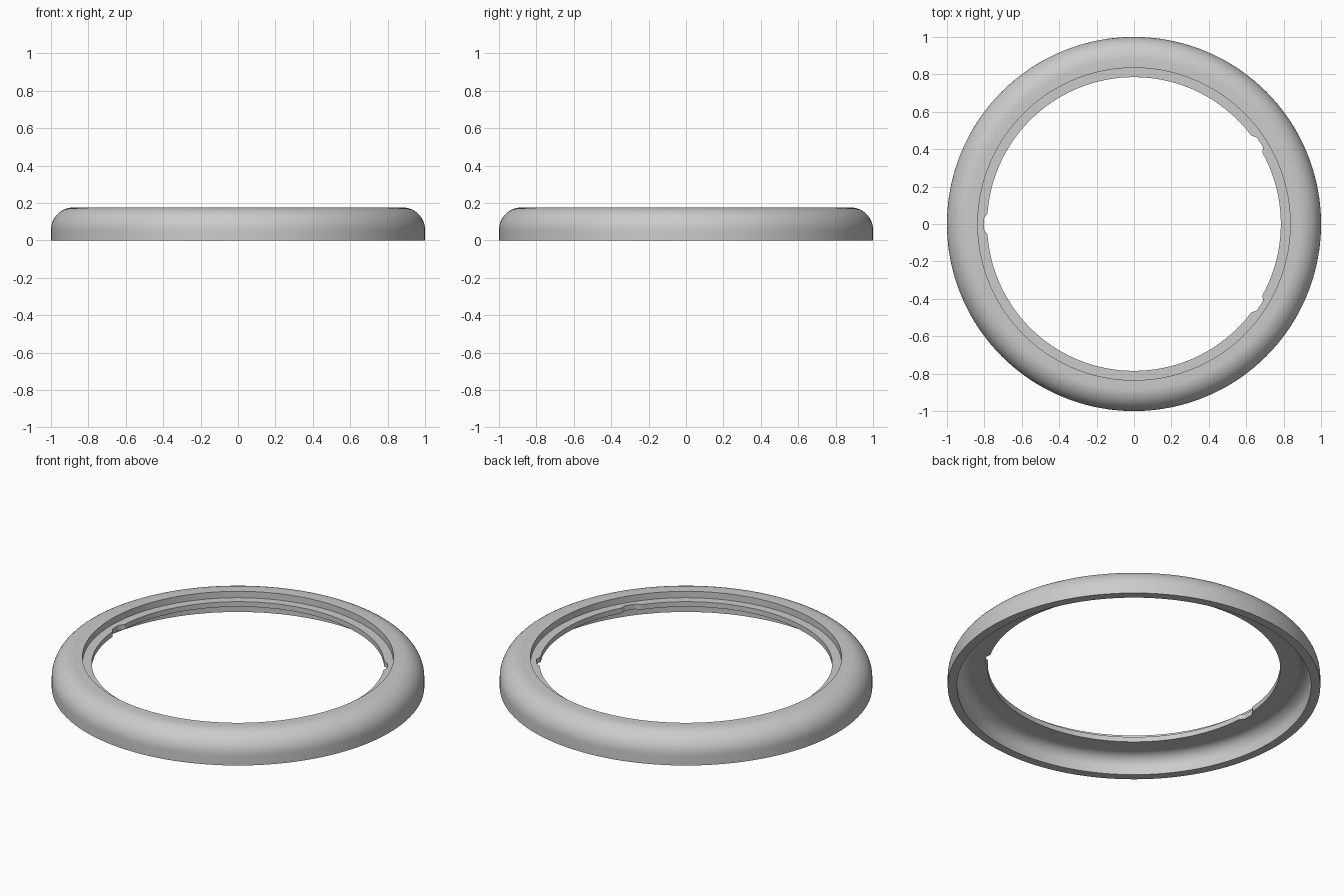
import bpy
import bmesh
from math import sin, cos, pi, radians, degrees

if "Cube" in bpy.data.objects:
    bpy.data.objects.remove(bpy.data.objects["Cube"], do_unlink=True)

SEGMENTS = 360
LIP_RADIUS = 0.785
NOTCH_DEPTH = 0.018
NOTCH_ANGLES = (33, 180, 327)


def arc(cx, cz, radius, start, end, steps):
    """Points of a profile arc, angles in degrees."""
    angles = [radians(start + (end - start) * i / steps) for i in range(steps + 1)]
    return [(cx + radius * cos(a), cz + radius * sin(a)) for a in angles]


def notch(angle):
    """Outward shift of the lip edge at an angle in degrees."""
    gap = min(abs((angle - a + 180) % 360 - 180) for a in NOTCH_ANGLES)
    t = max(0, min(1, (4.2 - gap) / 2.2))
    return NOTCH_DEPTH * t * t * (3 - 2 * t)


# Hollow cross-section: rounded outside, stepped rim, thin lip, open underside
profile = [(1.0, 0.0)]
profile += arc(0.88, 0.056, 0.12, 0, 90, 14)
profile += [(0.835, 0.176), (0.835, 0.138), (LIP_RADIUS, 0.138), (LIP_RADIUS, 0.108)]
profile += arc(0.88, 0.038, 0.07, 90, 0, 10)
profile += [(0.95, 0.0)]

# Sweep the section around the axis, pushing the lip out at the notches
bm = bmesh.new()
rings = []
for s in range(SEGMENTS):
    a = 2 * pi * s / SEGMENTS
    ring = []
    for r, z in profile:
        if r == LIP_RADIUS:
            r += notch(degrees(a))
        ring.append(bm.verts.new((r * cos(a), r * sin(a), z)))
    rings.append(ring)
count = len(profile)
for s, ring in enumerate(rings):
    following = rings[(s + 1) % SEGMENTS]
    for i in range(count):
        j = (i + 1) % count
        bm.faces.new((ring[i], following[i], following[j], ring[j]))
bmesh.ops.recalc_face_normals(bm, faces=bm.faces)

mesh = bpy.data.meshes.new("bezel_ring")
bm.to_mesh(mesh)
bm.free()
bezel = bpy.data.objects.new("bezel_ring", mesh)
bpy.context.collection.objects.link(bezel)

# Plain grey
grey = bpy.data.materials.new("light_grey")
grey.use_nodes = True
colour = (0.6, 0.6, 0.6, 1)
grey.diffuse_color = colour
grey.node_tree.nodes["Principled BSDF"].inputs["Base Color"].default_value = colour
mesh.materials.append(grey)

# Smooth curves with crisp edges
bpy.ops.object.select_all(action="DESELECT")
bezel.select_set(True)
bpy.context.view_layer.objects.active = bezel
bpy.ops.object.shade_smooth_by_angle(angle=radians(30))
